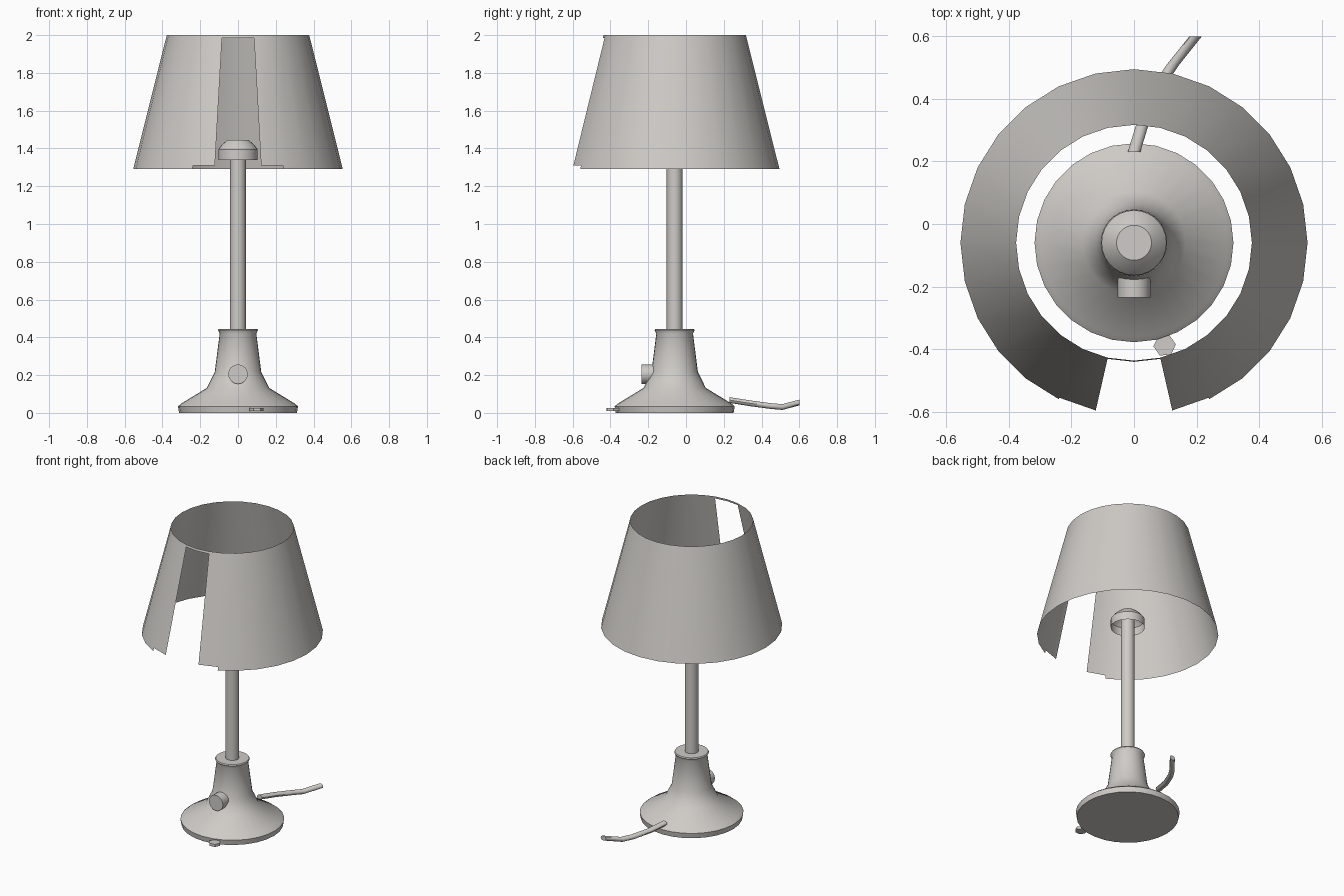
import bpy, bmesh, math
from mathutils import Matrix, Vector

if "Cube" in bpy.data.objects:
    bpy.data.objects.remove(bpy.data.objects["Cube"])

CY = -0.06          # y of the lamp axis
SEG = 28

grey = bpy.data.materials.new("warm_grey")
grey.diffuse_color = (0.62, 0.60, 0.57, 1)
grey.use_nodes = True
grey.node_tree.nodes["Principled BSDF"].inputs["Base Color"].default_value = grey.diffuse_color


def finish(name, bm, angle=40, fix_normals=True):
    if fix_normals:
        bmesh.ops.recalc_face_normals(bm, faces=bm.faces)
    mesh = bpy.data.meshes.new(name)
    bm.to_mesh(mesh)
    bm.free()
    ob = bpy.data.objects.new(name, mesh)
    bpy.context.collection.objects.link(ob)
    mesh.materials.append(grey)
    bpy.ops.object.select_all(action='DESELECT')
    ob.select_set(True)
    bpy.context.view_layer.objects.active = ob
    bpy.ops.object.shade_smooth_by_angle(angle=math.radians(angle))
    return ob


def ring(bm, r, z, n):
    """Ring about the lamp axis, starting at the front."""
    return [bm.verts.new((r * math.sin(2 * math.pi * i / n),
                          CY - r * math.cos(2 * math.pi * i / n), z)) for i in range(n)]


def bridge(bm, a, b, skip=()):
    n = len(a)
    for i in range(n):
        if i not in skip:
            j = (i + 1) % n
            bm.faces.new((a[i], a[j], b[j], b[i]))


def lathe(name, profile, n=SEG, bottom=True, top=True, angle=40):
    bm = bmesh.new()
    rings = [ring(bm, r, z, n) for r, z in profile]
    for a, b in zip(rings, rings[1:]):
        bridge(bm, a, b)
    if bottom:
        bm.faces.new(rings[0][::-1])
    if top:
        bm.faces.new(rings[-1])
    return finish(name, bm, angle, bottom and top)


def cylinder(name, r, depth, n, matrix):
    bm = bmesh.new()
    bmesh.ops.create_cone(bm, cap_ends=True, segments=n, radius1=r, radius2=r,
                          depth=depth, matrix=matrix)
    return finish(name, bm)


# Flared base with collar, pole and hollow socket cap
lathe("base", [(0.312, 0.0), (0.318, 0.035), (0.30, 0.05), (0.165, 0.132),
               (0.123, 0.217), (0.097, 0.42), (0.106, 0.438), (0.102, 0.445)], angle=50)
lathe("pole", [(0.042, 0.43), (0.042, 1.40)], n=16)
lathe("socket_cap", [(0.104, 1.34), (0.104, 1.395), (0.085, 1.42), (0.056, 1.445)],
      bottom=False, angle=35)

# Thin conical shade: front slot, closed top rim, wider notch in the bottom rim
bm = bmesh.new()
R0, R1, Z0, Z1 = 0.555, 0.377, 1.29, 2.0
levels = [Z0, 1.31, 1.985, Z1]
rows = [ring(bm, R0 + (R1 - R0) * (z - Z0) / (Z1 - Z0), z, SEG) for z in levels]
gaps = [(0, 1, SEG - 1, SEG - 2), (0, SEG - 1), ()]
for a, b, gap in zip(rows, rows[1:], gaps):
    bridge(bm, a, b, gap)
loose = [v for v in bm.verts if not v.link_faces]
bmesh.ops.delete(bm, geom=loose, context='VERTS')
finish("shade", bm, fix_normals=False)

# Round switch on the front of the base
cylinder("switch_knob", 0.052, 0.11, 16,
         Matrix.Translation((0, -0.18, 0.205)) @ Matrix.Rotation(math.pi / 2, 4, 'X'))

# Small tab under the front edge
cylinder("base_tab", 0.036, 0.018, 6,
         Matrix.Translation((0.098, -0.388, 0.018)) @ Matrix.Rotation(math.radians(35), 4, 'Z'))

# Power cord trailing from the back
bm = bmesh.new()
path = [(0.0, 0.23, 0.068), (0.035, 0.345, 0.05), (0.085, 0.45, 0.036),
        (0.125, 0.51, 0.031), (0.197, 0.60, 0.055)]
N = 10
rings = []
for p in path:
    rings.append([bm.verts.new(Vector(p) + Vector((0.02 * math.cos(2 * math.pi * i / N), 0,
                                                   0.016 * math.sin(2 * math.pi * i / N))))
                  for i in range(N)])
for a, b in zip(rings, rings[1:]):
    bridge(bm, a, b)
bm.faces.new(rings[0])
bm.faces.new(rings[-1][::-1])
finish("cord", bm)
